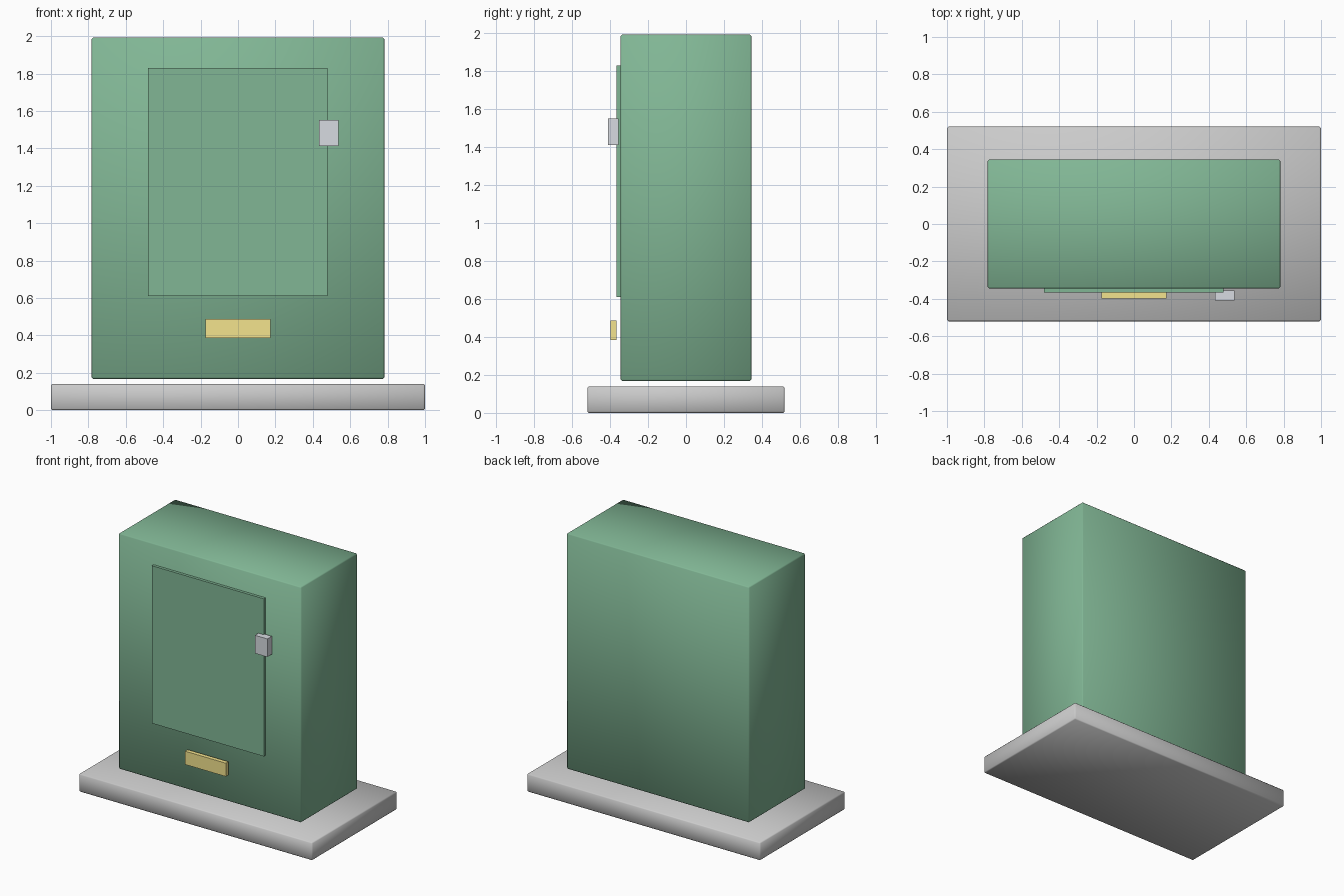
import bpy

if "Cube" in bpy.data.objects:
    bpy.data.objects.remove(bpy.data.objects["Cube"])


def material(name, rgb):
    mat = bpy.data.materials.new(name)
    mat.diffuse_color = (*rgb, 1)
    mat.use_nodes = True
    mat.node_tree.nodes["Principled BSDF"].inputs["Base Color"].default_value = mat.diffuse_color
    return mat


def box(name, x, y, z, mat=None, bevel=0):
    """Box between (min, max) limits on each axis, optionally with soft edges."""
    limits = (x, y, z)
    bpy.ops.mesh.primitive_cube_add(size=1, location=[(a + b) / 2 for a, b in limits])
    obj = bpy.context.object
    obj.name = name
    obj.scale = [b - a for a, b in limits]
    bpy.ops.object.transform_apply(location=False, rotation=False, scale=True)
    if mat:
        obj.data.materials.append(mat)
    if bevel:
        mod = obj.modifiers.new("soft_edges", 'BEVEL')
        mod.width = bevel
        mod.segments = 1
        bpy.ops.object.shade_smooth()
    return obj


green = material("green_paint", (0.22, 0.47, 0.30))
yellow = material("yellow_plate", (0.90, 0.77, 0.27))
steel = material("steel", (0.68, 0.71, 0.75))

# Plinth and cabinet, with the narrow gap between them
box("plinth", (-1, 1), (-0.52, 0.52), (0, 0.14), bevel=0.008)
box("cabinet_body", (-0.782, 0.782), (-0.345, 0.345), (0.168, 1.993), green, bevel=0.008)

# Front fittings
box("door", (-0.48, 0.478), (-0.367, -0.343), (0.61, 1.83), green)
box("door_latch", (0.432, 0.538), (-0.41, -0.355), (1.412, 1.552), steel)
box("label_plate", (-0.175, 0.175), (-0.398, -0.366), (0.385, 0.488), yellow)
